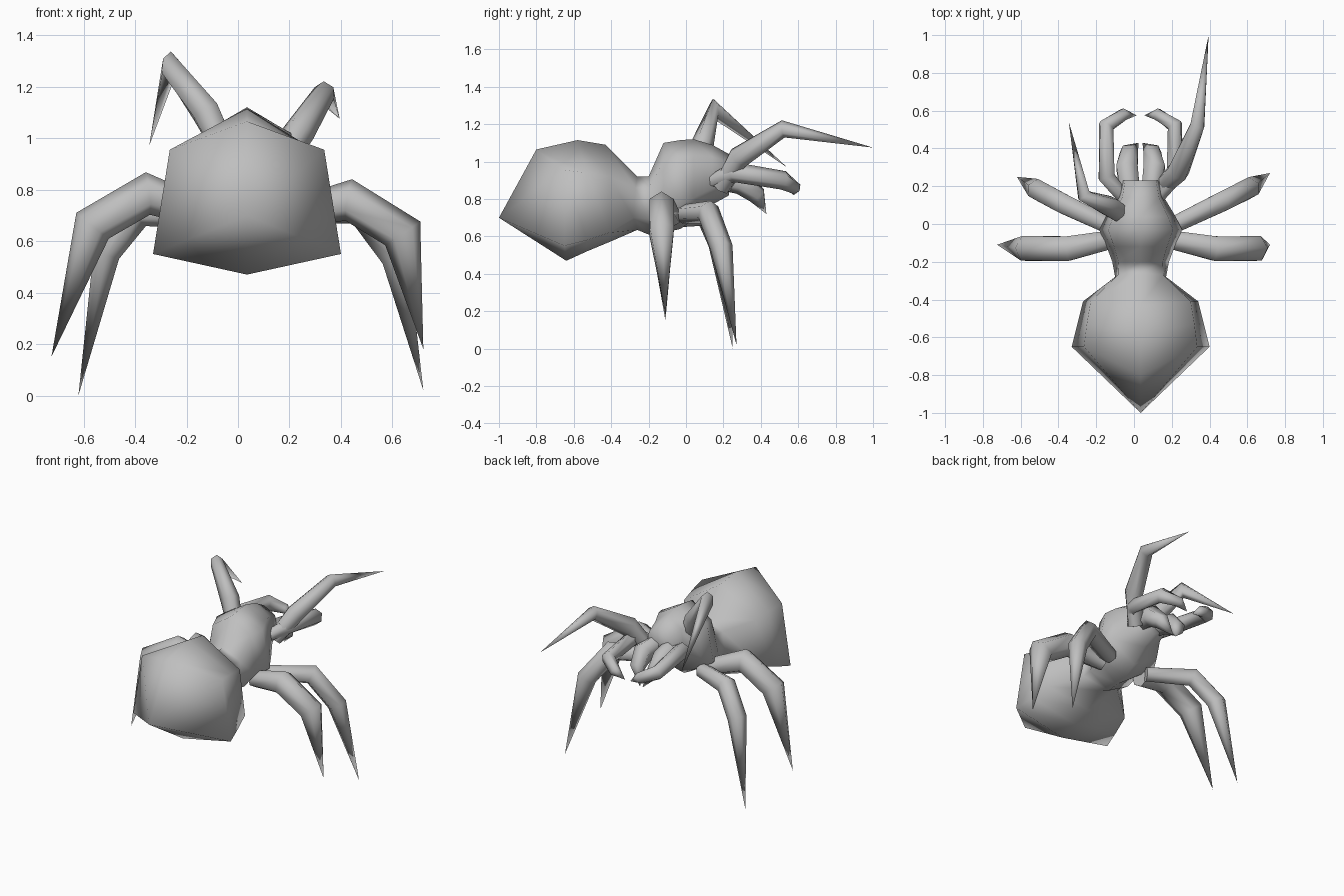
import bpy, bmesh, math
from mathutils import Vector

cube = bpy.data.objects.get("Cube")
if cube:
    bpy.data.objects.remove(cube, do_unlink=True)

MID = 0.035  # body axis in x

mat = bpy.data.materials.new("plain grey")
mat.use_nodes = True
grey = (0.52, 0.52, 0.52, 1)
mat.diffuse_color = grey
mat.node_tree.nodes["Principled BSDF"].inputs["Base Color"].default_value = grey


def loft(name, rings, angle):
    """Skin a list of rings; a one-point ring makes a pointed end."""
    bm = bmesh.new()
    rows = [[bm.verts.new(p) for p in ring] for ring in rings]
    for a, b in zip(rows, rows[1:]):
        n = max(len(a), len(b))
        for i in range(n):
            j = (i + 1) % n
            if len(a) == 1:
                bm.faces.new((a[0], b[j], b[i]))
            elif len(b) == 1:
                bm.faces.new((a[i], a[j], b[0]))
            else:
                bm.faces.new((a[i], a[j], b[j], b[i]))
    for row in (rows[0], rows[-1]):
        if len(row) > 2:
            bm.faces.new(row)
    bmesh.ops.recalc_face_normals(bm, faces=bm.faces)
    mesh = bpy.data.meshes.new(name)
    bm.to_mesh(mesh)
    bm.free()
    mesh.materials.append(mat)
    ob = bpy.data.objects.new(name, mesh)
    bpy.context.collection.objects.link(ob)
    bpy.ops.object.select_all(action='DESELECT')
    ob.select_set(True)
    bpy.context.view_layer.objects.active = ob
    bpy.ops.object.shade_smooth_by_angle(angle=math.radians(angle))


def hexagon(top, upper, lower, bottom):
    """Mirrored six-point ring: top and bottom are (y, z), sides are (x, y, z)."""
    ux, uy, uz = upper
    lx, ly, lz = lower
    return [(MID, *top), (MID + ux, uy, uz), (MID + lx, ly, lz),
            (MID, *bottom), (MID - lx, ly, lz), (MID - ux, uy, uz)]


def limb(name, path, radii, sides=6):
    """Tapered jointed tube along a path; a zero radius gives a point."""
    pts = [Vector(p) for p in path]
    rings = []
    for i, p in enumerate(pts):
        if radii[i] == 0:
            rings.append([p])
            continue
        before = (p - pts[i - 1]).normalized() if i else Vector()
        after = (pts[i + 1] - p).normalized() if i + 1 < len(pts) else Vector()
        d = (before + after).normalized()
        up = Vector((0, 0, 1)) if abs(d.z) < 0.93 else Vector((0, 1, 0))
        u = d.cross(up).normalized()
        v = u.cross(d)
        # widen the joint so both neighbouring segments keep their thickness
        miter = 1 / max(0.7, d.dot(after if after.length else before))
        rings.append([p + radii[i] * (u * math.cos(t) + v * math.sin(t) * miter)
                      for t in (2 * math.pi * (k + 0.5) / sides for k in range(sides))])
    loft(name, rings, 85)


# Abdomen: faceted hexagonal bulb with a pointed end
abdomen = [
    [(MID, -1.0, 0.70)],
    hexagon((-0.80, 1.065), (0.30, -0.65, 0.955), (0.365, -0.65, 0.55), (-0.64, 0.47)),
    hexagon((-0.58, 1.115), (0.285, -0.53, 0.94), (0.335, -0.53, 0.58), (-0.53, 0.52)),
    hexagon((-0.43, 1.09), (0.265, -0.41, 0.92), (0.305, -0.41, 0.62), (-0.41, 0.57)),
    hexagon((-0.26, 0.92), (0.12, -0.27, 0.86), (0.135, -0.28, 0.70), (-0.26, 0.635)),
]

# Waist, thorax and head: y, half width, bottom, top
thorax = [hexagon((y, t), (w * 0.78, y, b + (t - b) * 0.8),
                  (w, y, b + (t - b) * 0.27), (y, b))
          for y, w, b, t in [
              (-0.20, 0.15, 0.61, 0.92), (-0.12, 0.18, 0.62, 1.10),
              (-0.03, 0.22, 0.64, 1.115), (0.04, 0.185, 0.69, 1.12),
              (0.14, 0.125, 0.77, 1.09), (0.23, 0.105, 0.82, 1.04)]]
loft("body", abdomen + thorax, 120)

# Walking legs, posed differently on each side
MIDDLE = (0.05, 0.06, 0.06, 0)
REAR = (0.055, 0.075, 0.075, 0)
legs = {
    "front_right_leg": ([(-0.05, 0.04, 0.95), (-0.125, 0.09, 1.10),
                         (-0.265, 0.15, 1.28), (-0.345, 0.54, 0.97)], (0.05, 0.06, 0.04, 0)),
    "front_left_leg": ([(0.145, 0.19, 0.86), (0.235, 0.28, 1.02),
                        (0.335, 0.52, 1.175), (0.395, 1.0, 1.075)], (0.05, 0.062, 0.043, 0)),
    "middle_right_leg": ([(-0.11, -0.02, 0.70), (-0.38, 0.11, 0.72),
                          (-0.51, 0.18, 0.56), (-0.62, 0.25, 0)], MIDDLE),
    "middle_left_leg": ([(0.18, -0.02, 0.72), (0.47, 0.12, 0.73),
                         (0.61, 0.19, 0.54), (0.72, 0.27, 0.02)], MIDDLE),
    "rear_right_leg": ([(-0.11, -0.08, 0.70), (-0.35, -0.13, 0.785),
                        (-0.565, -0.13, 0.66), (-0.725, -0.11, 0.15)], REAR),
    "rear_left_leg": ([(0.18, -0.08, 0.70), (0.43, -0.13, 0.76),
                       (0.64, -0.13, 0.63), (0.72, -0.11, 0.18)], REAR),
}
for name, (path, radii) in legs.items():
    limb(name, path, radii)

# Feelers and jaws, mirrored about the body axis
feeler = [(0.09, 0.14, 0.89), (0.18, 0.25, 0.945), (0.182, 0.52, 0.90),
          (0.09, 0.58, 0.86), (0.02, 0.575, 0.82)]
jaw = [(0.055, 0.17, 0.91), (0.072, 0.30, 0.89), (0.062, 0.38, 0.82), (0.01, 0.43, 0.72)]
for side, s in (("left", 1), ("right", -1)):
    limb(side + "_feeler", [(MID + s * x, y, z) for x, y, z in feeler],
         (0.04, 0.05, 0.045, 0.035, 0))
    limb(side + "_jaw", [(MID + s * x, y, z) for x, y, z in jaw],
         (0.06, 0.065, 0.05, 0))
